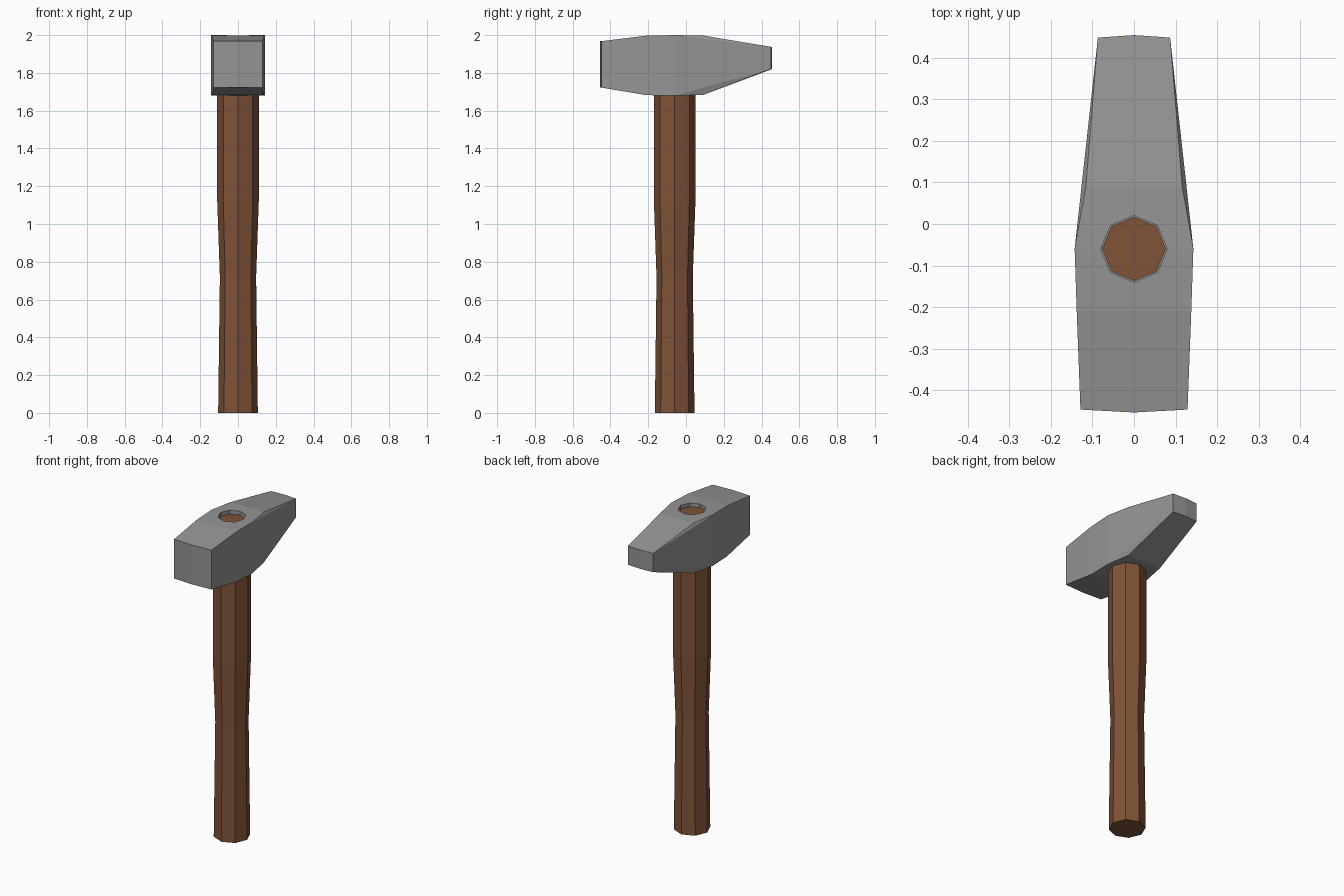
import bpy, bmesh, math

if "Cube" in bpy.data.objects:
    bpy.data.objects.remove(bpy.data.objects["Cube"])

CY = -0.06  # handle axis


def material(name, rgb):
    m = bpy.data.materials.new(name)
    m.diffuse_color = (*rgb, 1)
    m.use_nodes = True
    m.node_tree.nodes["Principled BSDF"].inputs["Base Color"].default_value = m.diffuse_color
    return m


def add_object(name, bm, mat):
    bmesh.ops.recalc_face_normals(bm, faces=bm.faces)
    me = bpy.data.meshes.new(name)
    bm.to_mesh(me)
    bm.free()
    ob = bpy.data.objects.new(name, me)
    bpy.context.collection.objects.link(ob)
    if mat:
        me.materials.append(mat)
    return ob


def octagon_loft(name, profile, mat):
    bm = bmesh.new()
    rings = [[bm.verts.new((r * math.cos(i * math.pi / 4),
                            CY + r * math.sin(i * math.pi / 4), z))
              for i in range(8)] for r, z in profile]
    for a, b in zip(rings, rings[1:]):
        for i in range(8):
            j = (i + 1) % 8
            bm.faces.new((a[i], a[j], b[j], b[i]))
    bm.faces.new(rings[0])
    bm.faces.new(rings[-1])
    return add_object(name, bm, mat)


steel = material("grey steel", (0.30, 0.30, 0.30))
wood = material("brown wood", (0.215, 0.085, 0.039))

# Handle: waisted octagonal grip, stepping down into the eye of the head
octagon_loft("handle", [(0.105, 0), (0.096, 0.72), (0.11, 1.12), (0.11, 1.69),
                        (0.077, 1.70), (0.077, 1.977)], wood)

# Head: sections along y as (y, half width, bottom z, top z)
sections = [(-0.447, 0.129, 1.722, 1.968), (-0.21, 0.138, 1.682, 1.997),
            (CY, 0.143, 1.68, 2.0), (0.09, 0.116, 1.683, 1.998),
            (0.449, 0.087, 1.82, 1.938)]
bm = bmesh.new()
left, right = [[[bm.verts.new((s * w, y, z)) for z in (lo, hi)]
                for y, w, lo, hi in sections] for s in (-1, 1)]
# slightly bowed striking face and peen
front, back = [[bm.verts.new((0, y, z)) for z in sections[k][2:]]
               for k, y in ((0, -0.454), (-1, 0.455))]
for k in (0, 1):  # underside and top
    for i in range(4):
        loop = [left[i][k], left[i + 1][k], right[i + 1][k], right[i][k]]
        if i == 0:
            loop.append(front[k])
        if i == 3:
            loop.insert(2, back[k])
        bm.faces.new(loop)
for side in (left, right):
    for mid, i in ((front, 0), (back, 4)):
        bm.faces.new((side[i][0], side[i][1], mid[1], mid[0]))
    for i, j in ((0, 1), (1, 2), (2, 4)):
        bm.faces.new((side[i][0], side[j][0], side[j][1], side[i][1]))
    for k in (0, 1):  # corner chamfers toward the peen
        bm.faces.new((side[2][k], side[3][k], side[4][k]))
head = add_object("head", bm, steel)

# Eye of the head
cutter = octagon_loft("eye_cutter", [(0.08, 1.9), (0.08, 2.1)], None)
cutter.hide_render = True
cutter.hide_viewport = False
mod = head.modifiers.new("eye", 'BOOLEAN')
mod.operation = 'DIFFERENCE'
mod.solver = 'EXACT'
mod.object = cutter
bpy.context.view_layer.objects.active = head
bpy.ops.object.modifier_apply(modifier=mod.name)
bpy.data.objects.remove(cutter)
